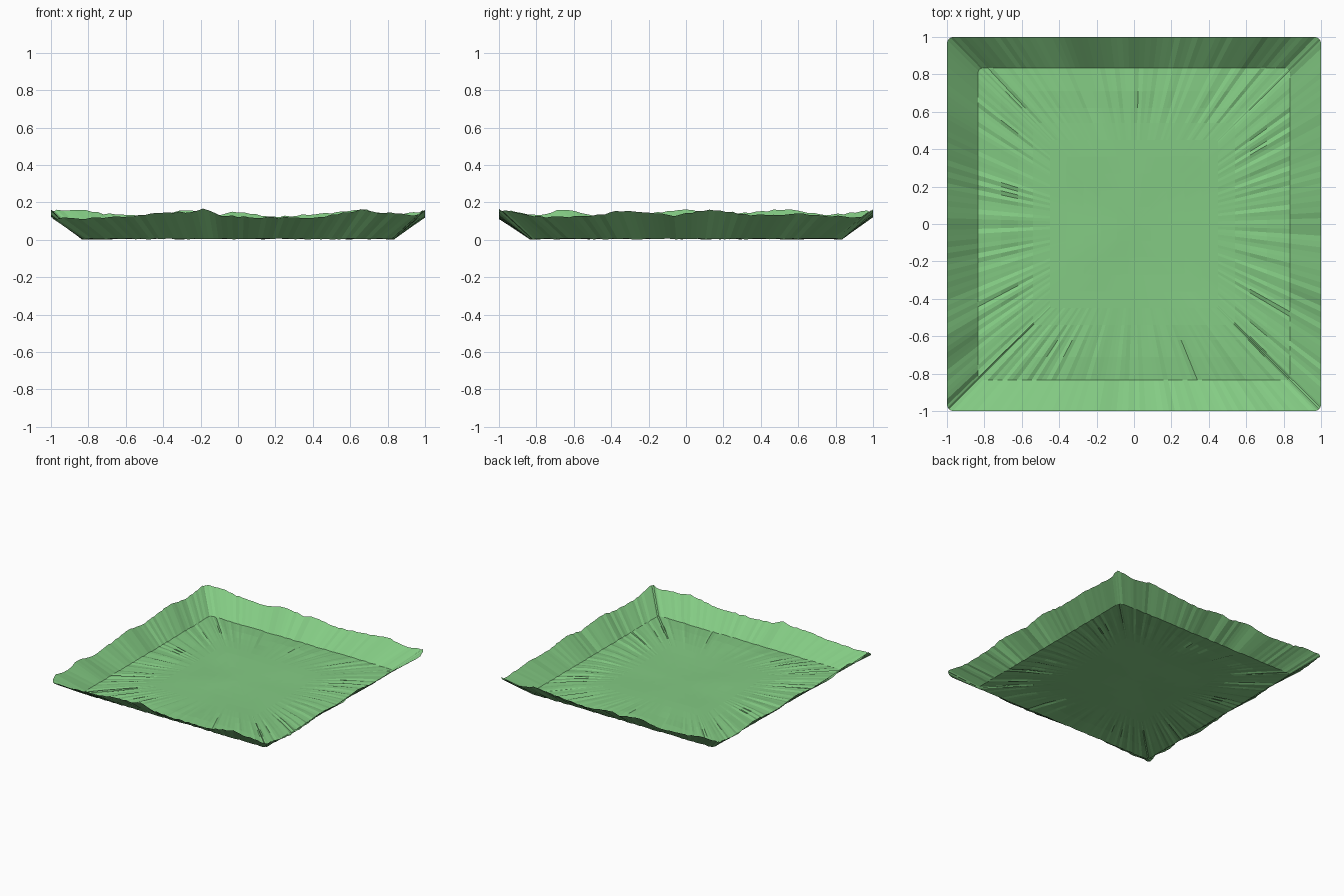
import bpy, math, random
from mathutils import noise, Vector

if "Cube" in bpy.data.objects:
    bpy.data.objects.remove(bpy.data.objects["Cube"])

random.seed(4)
N = 64          # segments per side
R = 0.035       # rounded corner radius

# Rim heights along each side (position, height), walking counter-clockwise
front = [(-1, .115), (-.8, .115), (-.55, .125), (-.4, .145), (-.25, .15), (-.17, .165), (-.1, .13),
         (.1, .12), (.4, .118), (.55, .14), (.67, .165), (.78, .14), (.88, .145), (.94, .125), (1, .16)]
right = [(-1, .16), (-.9, .14), (-.75, .12), (-.5, .125), (-.36, .155), (-.25, .145), (-.05, .13),
         (.1, .16), (.22, .15), (.35, .13), (.6, .14), (.8, .125), (.93, .12), (1, .16)]
back = [(-1, .155), (-.87, .165), (-.72, .14), (-.5, .125), (-.25, .16), (-.1, .135), (0, .15),
        (.2, .12), (.45, .14), (.68, .16), (.85, .13), (1, .155)]
left = [(-1, .115), (-.94, .16), (-.8, .13), (-.65, .163), (-.45, .125), (-.2, .14), (0, .163),
        (.2, .13), (.42, .155), (.55, .16), (.75, .13), (1, .155)]


def height(table, t):
    for (a, ha), (b, hb) in zip(table, table[1:]):
        if t <= b:
            return ha + (hb - ha) * (t - a) / (b - a)
    return table[-1][1]


def rounded(x, y):
    # pull points near a corner onto the corner arc
    c = 1 - R
    dx, dy = abs(x) - c, abs(y) - c
    if dx > 0 and dy > 0:
        k = R / math.hypot(dx, dy)
        x = math.copysign(c + dx * k, x)
        y = math.copysign(c + dy * k, y)
    return x, y


# Perimeter samples: outline point, rim height and a sharp crease value
rim = []
sides = [(front, lambda t: (t, -1), 1), (right, lambda t: (1, t), 1),
         (back, lambda t: (t, 1), -1), (left, lambda t: (-1, t), -1)]
for table, place, direction in sides:
    ts = [-1 + 2 * i / N for i in range(N)]
    ts += [-1 + R / 2, 1 - R / 2]
    for t in sorted(ts):
        t *= direction
        x, y = rounded(*place(t))
        rim.append((x, y, height(table, t) + random.uniform(-.005, .005), random.uniform(-1, 1)))

# Rings from rim to centre: (scale, crease depth)
rings = [(1, 0), (.835, .003), (.71, .005), (.62, .004), (.54, .0015),
         (.45, 0), (.36, 0), (.27, 0), (.18, 0), (.09, 0)]
verts, faces = [], []
M = len(rim)


def floor_z(x, y):
    return .011 + .008 * noise.noise(Vector((x * 3, y * 3, .7)))


for k, (s, crease) in enumerate(rings):
    for x, y, h, c in rim:
        px, py = x * s, y * s
        if k == 0:
            z = h
        elif k == 1:
            z = .005 + crease * c
        else:
            z = floor_z(px, py) + crease * c
        verts.append((px, py, max(z, 0)))
for k in range(len(rings) - 1):
    for i in range(M):
        j = (i + 1) % M
        faces.append((k * M + i, k * M + j, (k + 1) * M + j, (k + 1) * M + i))
verts.append((0, 0, floor_z(0, 0)))
last = (len(rings) - 1) * M
faces += [(last + i, last + (i + 1) % M, len(verts) - 1) for i in range(M)]

# Crumpled tray sheet
mesh = bpy.data.meshes.new("crumpled_tray")
mesh.from_pydata(verts, [], faces)
tray = bpy.data.objects.new("crumpled_tray", mesh)
bpy.context.collection.objects.link(tray)

green = bpy.data.materials.new("green_foil")
green.diffuse_color = (0.23, 0.6, 0.23, 1)
green.use_nodes = True
green.node_tree.nodes["Principled BSDF"].inputs["Base Color"].default_value = green.diffuse_color
mesh.materials.append(green)
